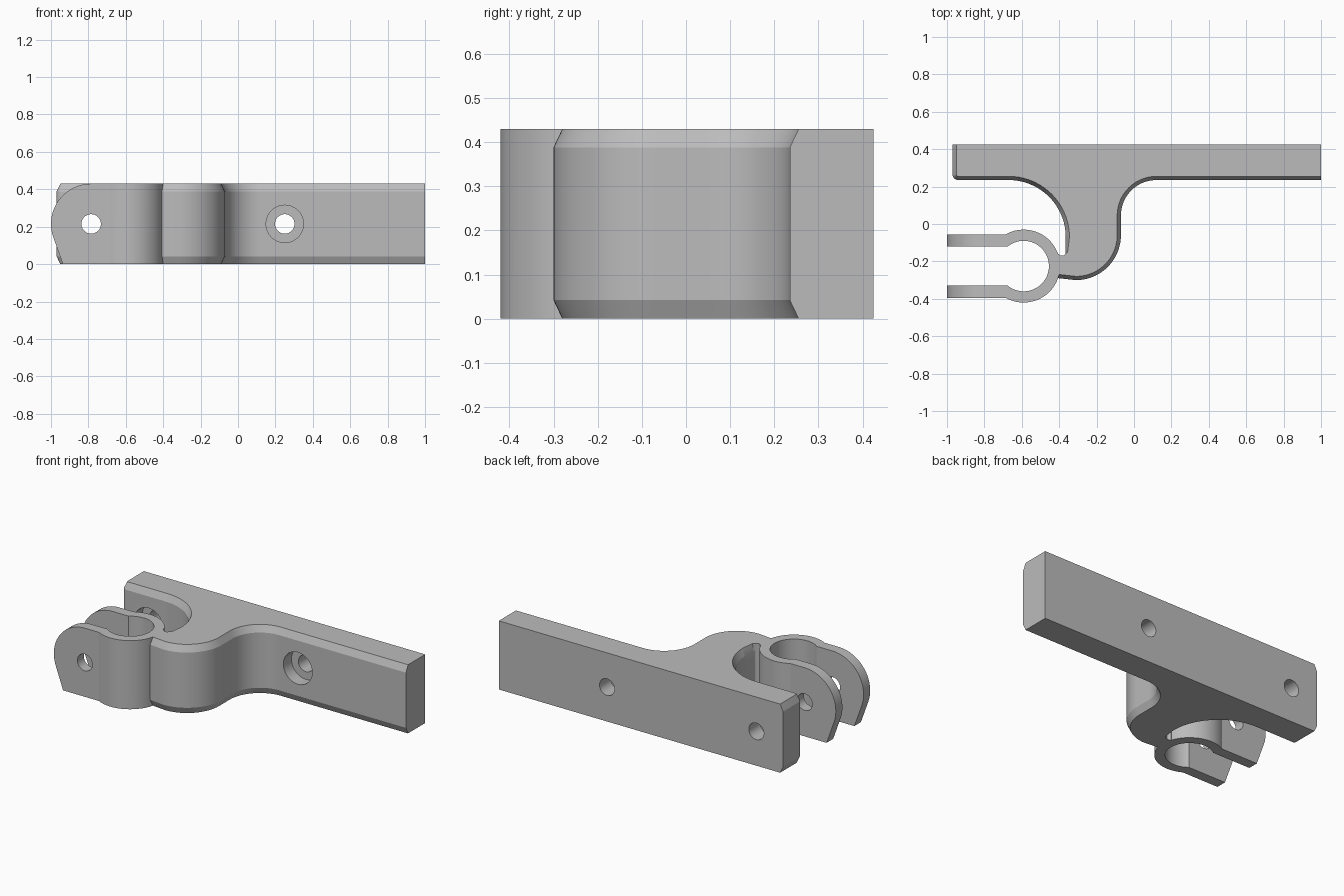
import bpy, bmesh, math
from mathutils import Vector

cube = bpy.data.objects.get("Cube")
if cube:
    bpy.data.objects.remove(cube)

H = 0.43          # overall height
CH, CV = 0.02, 0.042   # chamfer width and height
MID = H / 2
RING = (-0.59, -0.225)
PIN_X, SCREW_X = -0.785, 0.25

grey = bpy.data.materials.new("plain grey")
grey.use_nodes = True
grey.diffuse_color = (0.5, 0.5, 0.5, 1)
grey.node_tree.nodes["Principled BSDF"].inputs["Base Color"].default_value = (0.5, 0.5, 0.5, 1)


def arc(c, r, a0, a1, steps):
    out = []
    for i in range(steps + 1):
        a = math.radians(a0 + (a1 - a0) * i / steps)
        out.append((c[0] + r * math.cos(a), c[1] + r * math.sin(a)))
    return out


def loft(name, layers):
    """Solid from a stack of matching closed loops."""
    bm = bmesh.new()
    rings = [[bm.verts.new(p) for p in layer] for layer in layers]
    n = len(rings[0])
    for a, b in zip(rings, rings[1:]):
        for i in range(n):
            j = (i + 1) % n
            bm.faces.new((a[i], a[j], b[j], b[i]))
    bm.faces.new(rings[0][::-1])
    bm.faces.new(rings[-1])
    bmesh.ops.recalc_face_normals(bm, faces=bm.faces)
    mesh = bpy.data.meshes.new(name)
    bm.to_mesh(mesh)
    bm.free()
    mesh.materials.append(grey)
    ob = bpy.data.objects.new(name, mesh)
    bpy.context.collection.objects.link(ob)
    return ob


def combine(target, other, operation):
    mod = target.modifiers.new("combine", 'BOOLEAN')
    mod.operation = operation
    mod.solver = 'EXACT'
    mod.object = other
    bpy.context.view_layer.objects.active = target
    bpy.ops.object.modifier_apply(modifier=mod.name)
    bpy.data.objects.remove(other)


def along_y(name, outline, y0, y1):
    return loft(name, [[(x, y, z) for x, z in outline] for y in (y0, y1)])


def bore(target, x, r, y0, y1):
    circle = arc((x, MID), r, 0, 360, 48)[:-1]
    combine(target, along_y("bore", circle, y0, y1), 'DIFFERENCE')


def chamfered_edge(a, b):
    """Back, right end, slot floor and the joint with the clamp stay square."""
    m = (a + b) / 2
    slot = m.x < -0.36 and -0.29 < m.y < -0.151 and abs(a.y - b.y) > 0.016
    floor = m.x < -0.36 and -0.2 < m.y < -0.151
    return not (m.y > 0.42 or m.x > 0.99 or slot or floor)


def inset(outline):
    """Move chamfered edges inward, mitring the corners."""
    pts = [Vector(p) for p in outline]
    out = []
    for i, p in enumerate(pts):
        q, s = pts[i - 1], pts[(i + 1) % len(pts)]
        e1, e2 = (p - q).normalized(), (s - p).normalized()
        n1, n2 = Vector((-e1.y, e1.x)), Vector((-e2.y, e2.x))
        d1, d2 = CH * chamfered_edge(q, p), CH * chamfered_edge(p, s)
        det = n1.x * n2.y - n1.y * n2.x
        if abs(det) < 0.5:
            move = (n1 + n2).normalized() * (d1 + d2) / 2
        else:
            move = Vector((d1 * n2.y - d2 * n1.y, d2 * n1.x - d1 * n2.x)) / det
        out.append(tuple(p + move))
    return out


# Mounting bar and curved arm, one outline
body = [(1, 0.235), (1, 0.425), (-0.97, 0.425)]
body += arc((-0.94, 0.265), 0.03, 180, 270, 6)
body += arc((-0.67, -0.07), 0.305, 90, 0, 18)
body += [(-0.365, -0.15)] + arc((-0.385, -0.15), 0.02, -30, -150, 5)
body += [(-0.42, -0.165), (-0.42, -0.288)]
body += arc((-0.31, -0.06), 0.24, -90, 0, 18)
body += arc((0.12, 0.045), 0.19, 180, 90, 18)
small = inset(body)
bracket = loft("bracket", [[(x, y, z) for x, y in loop] for loop, z in
                           ((small, 0), (body, CV), (body, H - CV), (small, H))])

# Open clamp ring with two prongs
R_OUT, R_IN, P_OUT, P_IN = 0.195, 0.135, 0.17, 0.105
ao = 180 - math.degrees(math.asin(P_OUT / R_OUT))
ai = 180 - math.degrees(math.asin(P_IN / R_IN))
cy = RING[1]
clamp_outline = [(-1, cy - P_OUT)] + arc(RING, R_OUT, -ao, ao, 44)
clamp_outline += [(-1, cy + P_OUT), (-1, cy + P_IN)]
clamp_outline += arc(RING, R_IN, ai, -ai, 44) + [(-1, cy - P_IN)]
clamp = loft("clamp", [[(x, y, z) for x, y in clamp_outline] for z in (0, H)])

# Round the prong tips, with a straight slope underneath
tip = [(-0.3, 0), (-0.936, 0)] + arc((PIN_X, MID), MID, 200, 90, 22) + [(-0.3, H)]
combine(clamp, along_y("tip_shape", tip, -0.6, 0.1), 'INTERSECT')
combine(bracket, clamp, 'UNION')

# Pin hole, screw holes and counterbores
bore(bracket, PIN_X, 0.052, -0.6, 0.6)
bore(bracket, SCREW_X, 0.052, 0.1, 0.6)
for x in (PIN_X, SCREW_X):
    bore(bracket, x, 0.1, 0.15, 0.315)

bpy.ops.object.select_all(action='DESELECT')
bracket.select_set(True)
bpy.context.view_layer.objects.active = bracket
bpy.ops.object.shade_smooth_by_angle(angle=math.radians(20))
